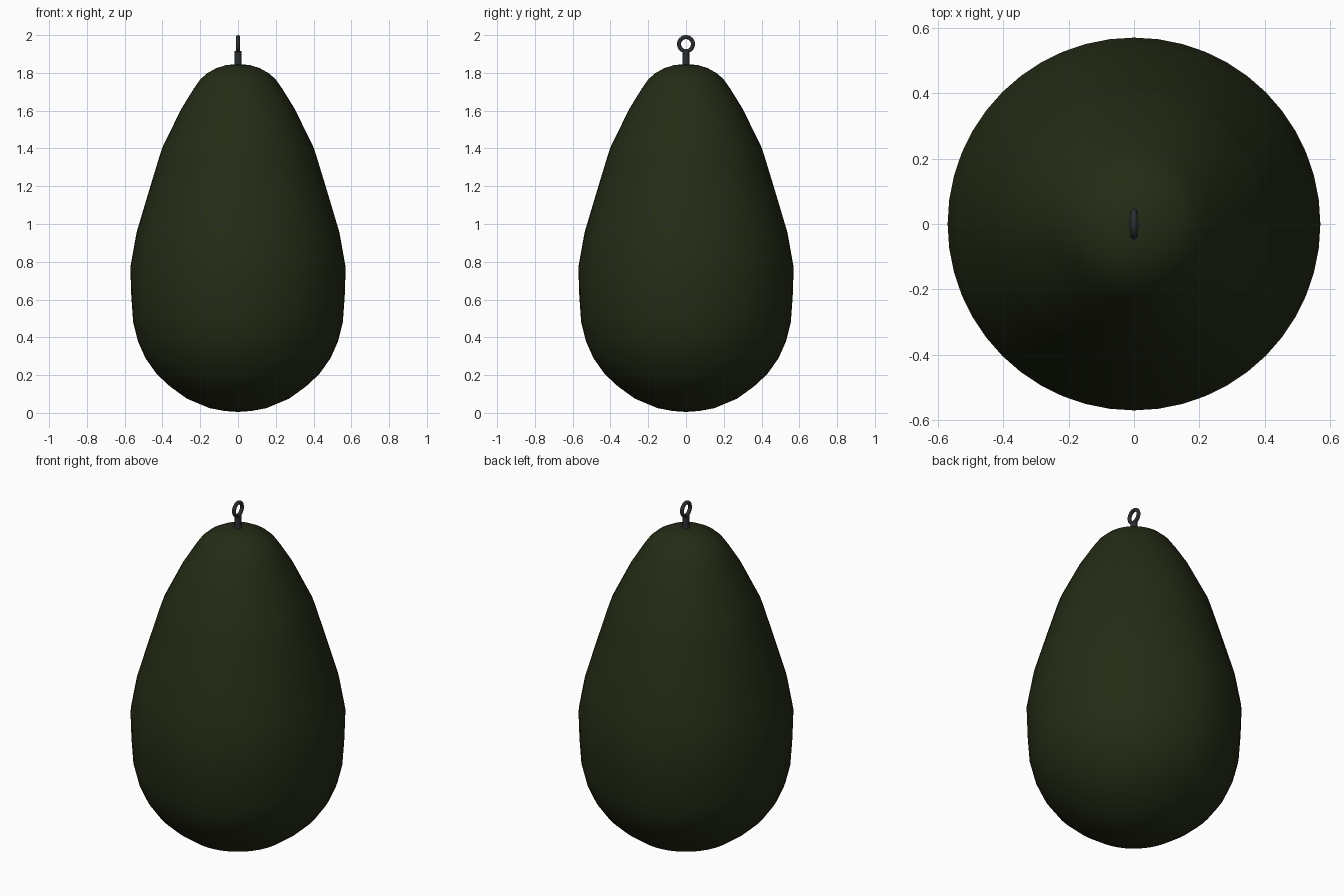
import bpy, bmesh, math

if "Cube" in bpy.data.objects:
    bpy.data.objects.remove(bpy.data.objects["Cube"])


def material(name, rgb):
    m = bpy.data.materials.new(name)
    m.diffuse_color = (*rgb, 1)
    m.use_nodes = True
    m.node_tree.nodes["Principled BSDF"].inputs["Base Color"].default_value = m.diffuse_color
    return m


def lathe(name, profile, sides, mat):
    """Revolve (radius, z) points about the z axis."""
    bm = bmesh.new()
    verts = [bm.verts.new((r, 0, z)) for r, z in profile]
    edges = [bm.edges.new(p) for p in zip(verts, verts[1:])]
    bmesh.ops.spin(bm, geom=verts + edges, cent=(0, 0, 0), axis=(0, 0, 1),
                   angle=2 * math.pi, steps=sides, use_duplicate=False)
    bmesh.ops.remove_doubles(bm, verts=bm.verts, dist=1e-4)
    bmesh.ops.recalc_face_normals(bm, faces=bm.faces)
    me = bpy.data.meshes.new(name)
    bm.to_mesh(me)
    bm.free()
    ob = bpy.data.objects.new(name, me)
    bpy.context.collection.objects.link(ob)
    finish(ob, mat)
    return ob


def finish(ob, mat):
    ob.data.materials.append(mat)
    bpy.ops.object.select_all(action='DESELECT')
    ob.select_set(True)
    bpy.context.view_layer.objects.active = ob
    bpy.ops.object.shade_smooth_by_angle(angle=math.radians(40))


olive = material("dark_olive", (0.018, 0.025, 0.008))
metal = material("dark_metal", (0.025, 0.027, 0.03))

# Pear-shaped weight body
lathe("weight_body", [
    (0, 0.005), (0.07, 0.01), (0.15, 0.025), (0.27, 0.075), (0.36, 0.14),
    (0.43, 0.205), (0.49, 0.29), (0.53, 0.38), (0.555, 0.48), (0.565, 0.62),
    (0.57, 0.77), (0.537, 0.955), (0.47, 1.18), (0.415, 1.36), (0.398, 1.41),
    (0.30, 1.61), (0.235, 1.715), (0.20, 1.765), (0.165, 1.797),
    (0.115, 1.825), (0.06, 1.842), (0, 1.846)], 48, olive)

# Short stem that holds the eyelet
lathe("eyelet_stem", [(0, 1.80), (0.018, 1.80), (0.018, 1.915), (0, 1.915)],
      16, metal)

# Eyelet ring standing in the yz plane
bpy.ops.mesh.primitive_torus_add(
    major_radius=0.037, minor_radius=0.0105, major_segments=32,
    minor_segments=12, location=(0, 0, 1.9525), rotation=(0, math.pi / 2, 0))
ring = bpy.context.object
ring.name = "eyelet_ring"
finish(ring, metal)
